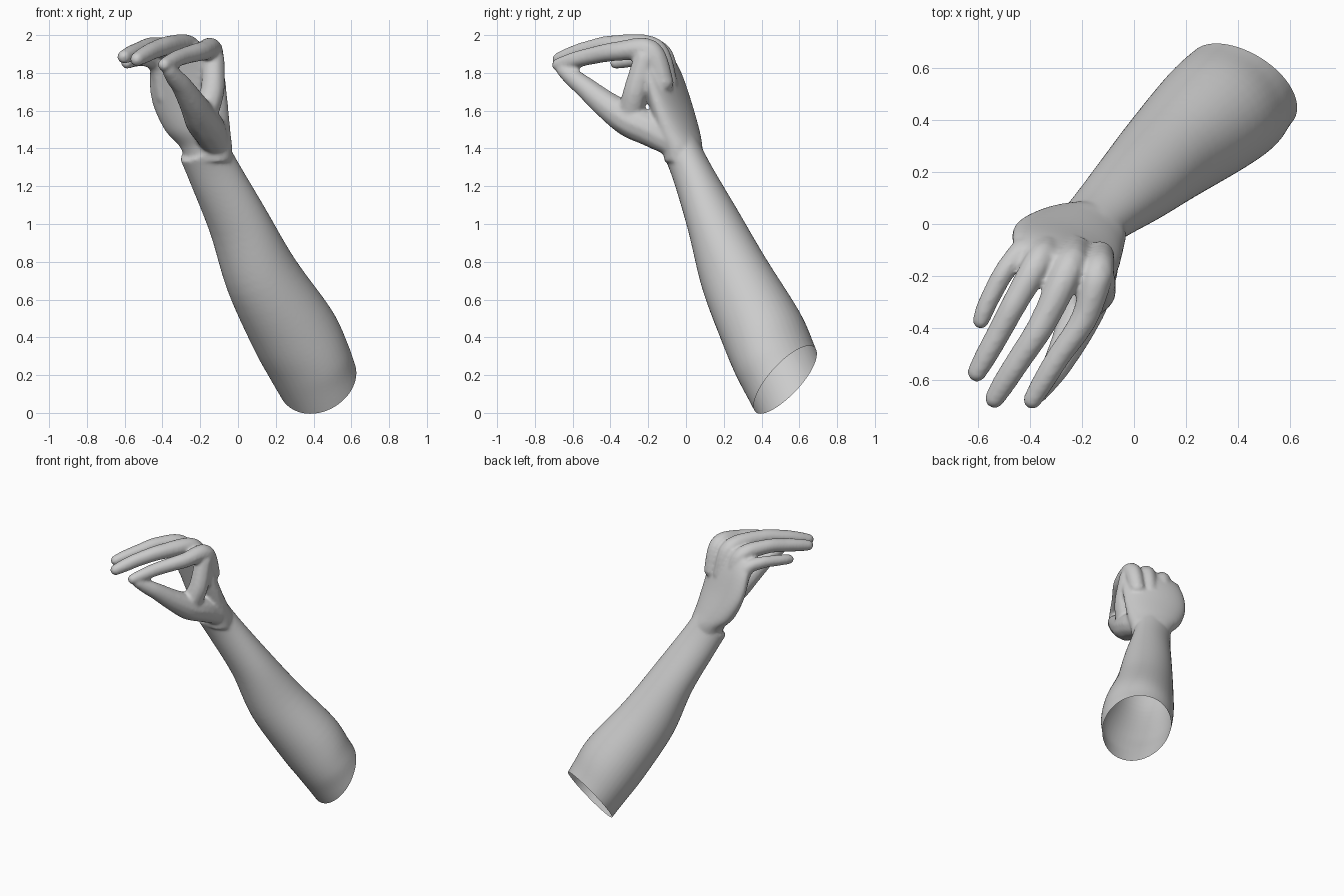
import bpy, bmesh
from math import sin, cos, asin, pi
from mathutils import Vector, Matrix

if "Cube" in bpy.data.objects:
    bpy.data.objects.remove(bpy.data.objects["Cube"])

bm = bmesh.new()


def spline(rows, n):
    """Catmull-Rom interpolation of tuples, n steps per span."""
    out = []
    last = len(rows) - 1
    for i in range(last):
        p0, p1, p2, p3 = rows[max(i - 1, 0)], rows[i], rows[i + 1], rows[min(i + 2, last)]
        for k in range(n):
            t = k / n
            out.append([b + .5 * t * (c - a + t * (2*a - 5*b + 4*c - d + t * (3*(b - c) + d - a)))
                        for a, b, c, d in zip(p0, p1, p2, p3)])
    out.append(list(rows[-1]))
    return out


def loft(rings):
    """Closed solid through rings of points."""
    vs = [[bm.verts.new(p) for p in r] for r in rings]
    n = len(vs[0])
    faces = [bm.faces.new((a[i], a[(i + 1) % n], b[(i + 1) % n], b[i]))
             for a, b in zip(vs, vs[1:]) for i in range(n)]
    faces += [bm.faces.new(vs[0][::-1]), bm.faces.new(vs[-1])]
    bmesh.ops.recalc_face_normals(bm, faces=faces)


def chain(rows, n=14):
    """Round limb of varying radius: rows are x, y, z, radius."""
    for x, y, z, r in spline(rows, n):
        bmesh.ops.create_icosphere(bm, subdivisions=2, radius=r * 1.02,
                                   matrix=Matrix.Translation((x, y, z)))


ANG = [2 * pi * i / 40 for i in range(40)]

# Forearm: along axis D; rows are distance, side and back offset, two radii, skew
D = Vector((-.417, -.367, .834))
S = Vector((.66, -.75, 0))
U = D.cross(S)
arm = [(1.25, -.105, .645, .118, .118, .27), (1.1, -.108, .643, .124, .124, .25),
       (.79, -.109, .641, .16, .146, .13), (.46, -.113, .623, .192, .193, .05),
       (.1, -.11, .646, .232, .222, .05), (-.1, -.108, .646, .24, .212, .03),
       (-.25, -.113, .645, .226, .205, 0), (-.5, -.115, .645, .2, .2, 0)]
loft([[D * t + S * (cs + a * cos(g)) + U * (cu + b * sin(g + asin(k))) for g in ANG]
      for t, cs, cu, a, b, k in spline(arm, 6)])

# Palm: rows are centre, half width, half thickness
W = Vector((.92, -.38, 0))
N = Vector((.38, .92, 0))
palm = [(-.155, -.015, 1.33, .125, .095), (-.17, -.02, 1.41, .145, .1),
        (-.215, -.045, 1.5, .185, .1), (-.255, -.085, 1.65, .215, .085),
        (-.27, -.13, 1.8, .212, .075), (-.27, -.165, 1.89, .18, .065),
        (-.26, -.18, 1.94, .12, .045)]
loft([[Vector((x, y, z)) + W * (a * cos(g)) + N * (b * sin(g)) for g in ANG]
      for x, y, z, a, b in spline(palm, 6)])

# Index, middle, ring and little fingers, each starting inside the palm
chain([(-.13, -.12, 1.75, .055), (-.14, -.19, 1.915, .061), (-.19, -.36, 1.915, .052),
       (-.29, -.51, 1.888, .046), (-.345, -.6, 1.865, .043), (-.39, -.675, 1.843, .036)])
chain([(-.22, -.1, 1.75, .055), (-.25, -.17, 1.925, .061), (-.35, -.38, 1.947, .053),
       (-.44, -.52, 1.922, .048), (-.495, -.605, 1.895, .045), (-.535, -.67, 1.872, .038)])
chain([(-.32, -.08, 1.72, .055), (-.36, -.135, 1.905, .057), (-.45, -.29, 1.94, .05),
       (-.52, -.42, 1.92, .046), (-.57, -.51, 1.9, .043), (-.603, -.57, 1.885, .037)])
chain([(-.39, -.06, 1.68, .05), (-.427, -.1, 1.84, .048), (-.495, -.18, 1.875, .041),
       (-.55, -.28, 1.868, .038), (-.575, -.335, 1.86, .036), (-.588, -.372, 1.853, .032)])

# Thumb with its fleshy base, and the web up to the index finger
chain([(-.12, -.07, 1.43, .075), (-.155, -.19, 1.5, .09), (-.19, -.3, 1.55, .09),
       (-.235, -.42, 1.63, .073), (-.295, -.54, 1.728, .056), (-.335, -.6, 1.775, .048),
       (-.365, -.65, 1.812, .036)])
chain([(-.17, -.29, 1.6, .07), (-.135, -.265, 1.71, .065), (-.13, -.22, 1.87, .06)])

# Fuse the parts into one skin
mesh = bpy.data.meshes.new("parts")
bm.to_mesh(mesh)
bm.free()
obj = bpy.data.objects.new("forearm_and_hand", mesh)
bpy.context.collection.objects.link(obj)
remesh = obj.modifiers.new("fuse", 'REMESH')
remesh.mode = 'VOXEL'
remesh.voxel_size = .011
smooth = obj.modifiers.new("soften", 'SMOOTH')
smooth.factor = .5
smooth.iterations = 6
skin = bpy.data.meshes.new_from_object(obj.evaluated_get(bpy.context.evaluated_depsgraph_get()))
obj.modifiers.clear()

# Cut the elbow end open on a slant
bm = bmesh.new()
bm.from_mesh(skin)
bmesh.ops.bisect_plane(bm, geom=bm.verts[:] + bm.edges[:] + bm.faces[:],
                       plane_co=(.34, .42, 0), plane_no=(.37, .71, -.59), clear_outer=True)
for f in bm.faces:
    f.smooth = True
bm.to_mesh(skin)
bm.free()
skin.name = "forearm_and_hand"
obj.data = skin
